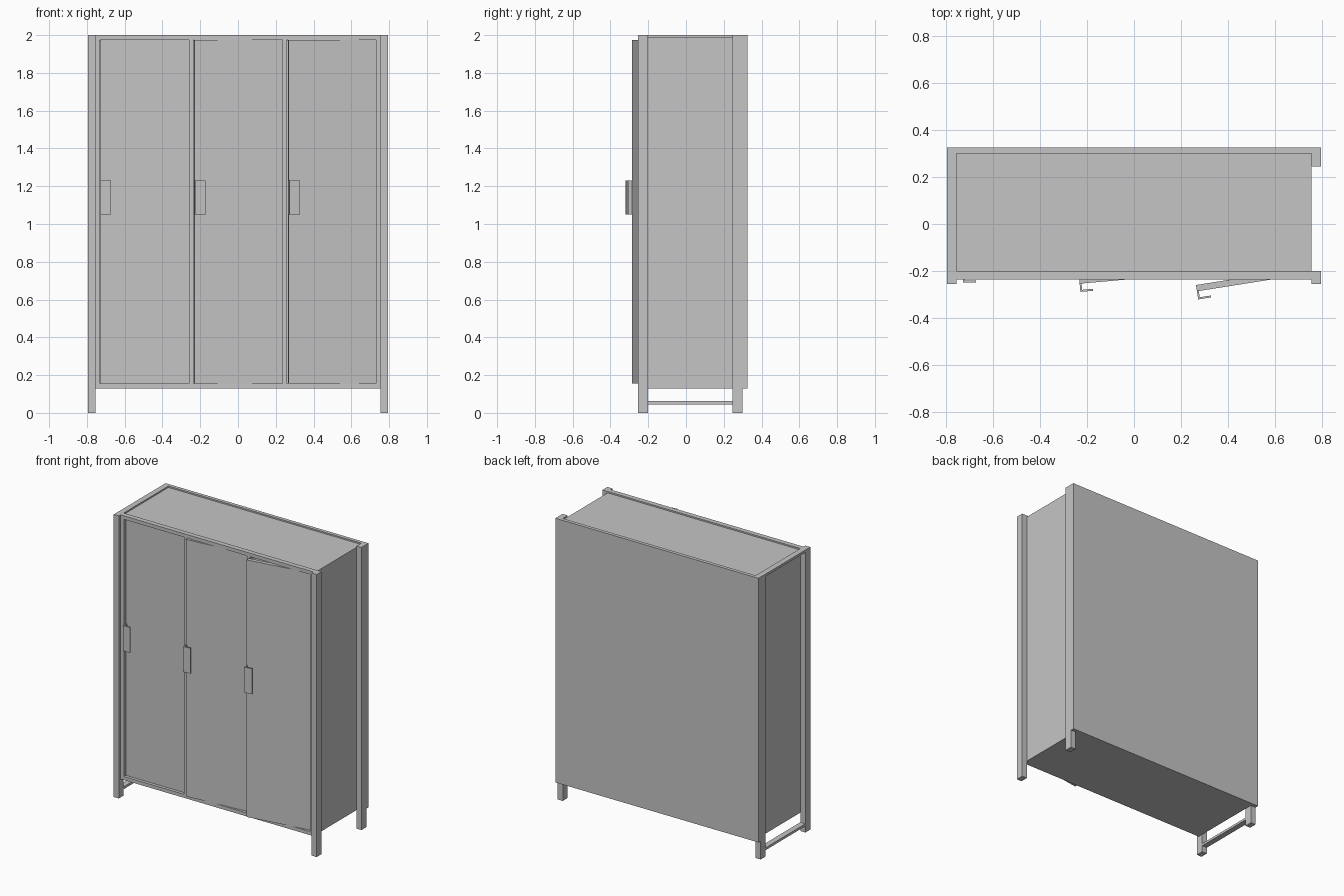
import bpy
import math
from mathutils import Matrix, Vector

cube = bpy.data.objects.get("Cube")
if cube:
    bpy.data.objects.remove(cube, do_unlink=True)

grey = bpy.data.materials.new("light_grey")
grey.use_nodes = True
grey.diffuse_color = (0.56, 0.56, 0.56, 1)
grey.node_tree.nodes["Principled BSDF"].inputs["Base Color"].default_value = grey.diffuse_color


def box(name, x, y, z):
    """Box spanning the given (low, high) ranges."""
    bpy.ops.mesh.primitive_cube_add(size=1)
    ob = bpy.context.object
    ob.name = name
    low, high = Vector((x[0], y[0], z[0])), Vector((x[1], y[1], z[1]))
    ob.data.transform(Matrix.Translation((low + high) / 2)
                      @ Matrix.Diagonal((*(high - low), 1)))
    ob.data.materials.append(grey)
    return ob


WIDE, INNER = 0.795, 0.755           # outer post face, body side face
FRONT, FRAME_BACK, BACK = -0.235, -0.2, 0.3
BASE, TOP = 0.13, 2.0
FRAME = 0.025

# Corner posts
for side, a, b in (("right", -WIDE, -INNER), ("left", INNER, WIDE)):
    box(f"front_{side}_post", (a, b), (-0.255, FRAME_BACK), (0, TOP))
    box(f"back_{side}_post", (a, b), (0.245, BACK), (0, TOP))

# Rails joining the posts on one end only
box("right_top_rail", (-WIDE, -INNER), (FRAME_BACK, 0.245), (1.983, TOP))
box("right_foot_rail", (-WIDE, -INNER), (FRAME_BACK, 0.245), (0.045, 0.062))

# Cabinet body panels
box("back_panel", (-WIDE, WIDE), (BACK, 0.325), (BASE, TOP))
box("top_panel", (-INNER, INNER), (FRAME_BACK, BACK), (1.97, 1.99))
box("bottom_panel", (-INNER, INNER), (FRAME_BACK, BACK), (BASE, BASE + 0.02))
box("right_panel", (-INNER, -INNER + 0.02), (FRAME_BACK, BACK), (BASE, 1.99))
box("left_panel", (INNER - 0.02, INNER), (FRAME_BACK, BACK), (BASE, 1.99))

# Front frame
box("frame_top", (-INNER, INNER), (FRONT, FRAME_BACK), (TOP - FRAME, TOP))
box("frame_bottom", (-INNER, INNER), (FRONT, FRAME_BACK), (BASE, BASE + FRAME))
for i, x in enumerate((-INNER, -0.26, 0.235, INNER - FRAME)):
    box(f"frame_stile_{i + 1}", (x, x + FRAME), (FRONT, FRAME_BACK),
        (BASE + FRAME, TOP - FRAME))

# Doors with bent pull handles, each turned about its hinge edge
DOOR_W, DOOR_FACE = 0.468, -0.213
for name, hinge, angle in (("right", -0.26, 0), ("middle", 0.235, 5), ("left", 0.73, 9)):
    edge = -DOOR_W
    parts = [
        box(f"{name}_door", (edge, 0), (0, 0.027), (BASE + FRAME, TOP - FRAME)),
        box(f"{name}_handle_stem", (edge, edge + 0.008), (-0.035, 0), (1.05, 1.23)),
        box(f"{name}_handle_plate", (edge + 0.008, edge + 0.055), (-0.035, -0.027), (1.05, 1.23)),
    ]
    for part in parts:
        part.location = (hinge, DOOR_FACE, 0)
        part.rotation_euler.z = math.radians(angle)
